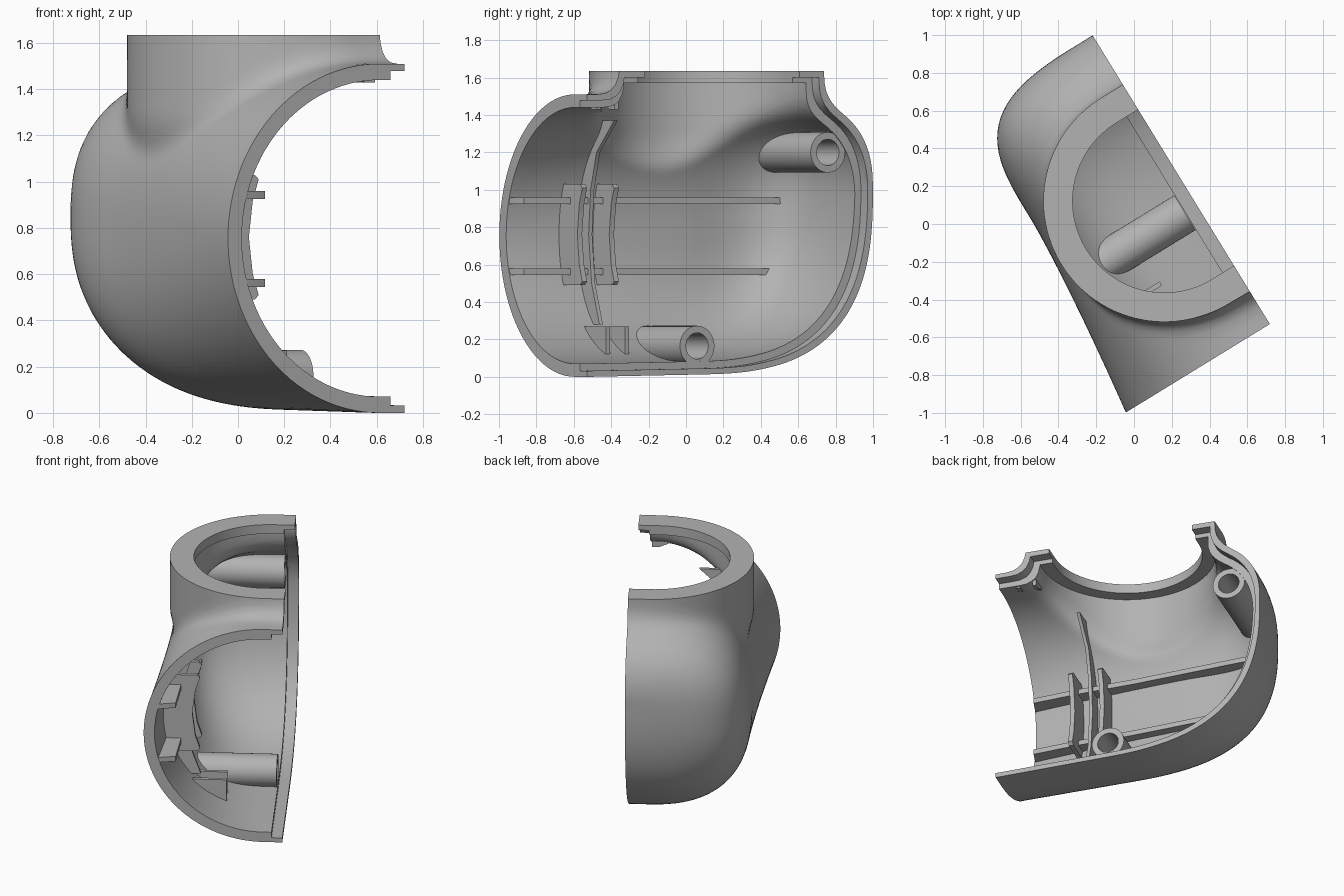
import bpy, bmesh, math
from mathutils import Vector

cube = bpy.data.objects.get("Cube")
if cube:
    bpy.data.objects.remove(cube, do_unlink=True)

grey = bpy.data.materials.new("plain grey")
grey.use_nodes = True
grey.diffuse_color = (0.45, 0.45, 0.45, 1)
grey.node_tree.nodes["Principled BSDF"].inputs["Base Color"].default_value = (0.45, 0.45, 0.45, 1)

# Local frame: s runs to the open end, t is depth behind the split face, z is up
U = Vector((0.523, -0.852, 0))
N = Vector((-0.852, -0.523, 0))
SPLIT, FRONT, TOP = 0.336, 0.828, 1.635
NECK_S, NECK_T, NECK_R = -0.02, 0.136, 0.64


def world(s, t, z):
    return U * s + N * (t - SPLIT) + Vector((0, 0, z))


def direction(s, t, z):
    return U * s + N * t + Vector((0, 0, z))


def finish(bm, name):
    bmesh.ops.recalc_face_normals(bm, faces=bm.faces)
    mesh = bpy.data.meshes.new(name)
    bm.to_mesh(mesh)
    bm.free()
    mesh.materials.append(grey)
    ob = bpy.data.objects.new(name, mesh)
    bpy.context.collection.objects.link(ob)
    return ob


def boolean(ob, other, operation):
    mod = ob.modifiers.new("cut", 'BOOLEAN')
    mod.operation, mod.solver, mod.object = operation, 'EXACT', other
    bpy.context.view_layer.objects.active = ob
    bpy.ops.object.modifier_apply(modifier=mod.name)


def bow(x, q):
    x = min(max(x, 0), 1)
    return (1 - x ** q) ** (1 / q)


# Elbow volume: bulging horizontal body blended into a vertical neck, inset by w
def elbow(s, t, z, w):
    e = s - w * min(1, max(0, -s / 0.9))
    if e <= -0.966:
        body = 0.3
    else:
        low = 1 - bow((0.1 - e) / 1.067, 2.7) + 0.02 * min(1, max(0, (0.8 - e) / 1.1))
        high = 1 + 0.51 * bow((-0.3 - e) / 0.667, 2.5)
        depth = 0.788 * bow((-0.3 - e) / 0.667, 3.5)
        depth += 0.107 * (max(0, e + 0.3) / 1.128) ** 1.4
        flat = 0.14 * depth
        half = max((high - low) / 2 - w, 0.015)
        reach = max(depth - flat - w, 0.015)
        p = 2.0 + 0.5 * min(1, max(0, (0.8 - e) / 1.1))
        a = max(0, t - flat) / reach
        b = abs(z - (high + low) / 2) / half
        body = ((a ** p + b ** p) ** (1 / p) - 1) * 0.6
    neck = math.hypot(s - NECK_S, max(0, t - NECK_T)) - NECK_R + w
    neck += 1.5 * max(0, 1.3 - z) ** 2
    k = 0.14 - 0.1 * min(1, t / 0.7)
    h = max(k - abs(body - neck), 0) / k
    return max(min(body, neck) - h * h * k / 4, s - 1.1, z - 1.85)


# Solid found by casting rays from inside the elbow, then trimmed by planes
def solid(name, w, clips, extend):
    bm = bmesh.new()
    around, rows = 160, 44
    rings = []
    for j in range(rows):
        phi = math.pi / 2 * j / rows
        ring = []
        for i in range(around):
            th = 2 * math.pi * i / around
            ds, dz, dt = (math.cos(th) * math.cos(phi),
                          math.sin(th) * math.cos(phi), math.sin(phi))
            lo, hi = 0.1, 2.2
            for _ in range(19):
                m = (lo + hi) / 2
                if elbow(ds * m, dt * m, 0.8 + dz * m, w) < 0:
                    lo = m
                else:
                    hi = m
            ring.append(bm.verts.new(world(ds * lo, dt * lo, 0.8 + dz * lo)))
        rings.append(ring)
    if extend:
        rings.insert(0, [bm.verts.new(v.co - N * 0.1) for v in rings[0]])
    for r0, r1 in zip(rings, rings[1:]):
        for i in range(around):
            k = (i + 1) % around
            bm.faces.new((r0[i], r0[k], r1[k], r1[i]))
    lo, hi = 0.1, 2.2
    for _ in range(19):
        m = (lo + hi) / 2
        lo, hi = (m, hi) if elbow(0, m, 0.8, w) < 0 else (lo, m)
    pole = bm.verts.new(world(0, lo, 0.8))
    for i in range(around):
        bm.faces.new((rings[-1][i], rings[-1][(i + 1) % around], pole))
    bm.faces.new(rings[0])
    for point, normal in clips:
        bmesh.ops.bisect_plane(bm, geom=bm.verts[:] + bm.edges[:] + bm.faces[:], dist=1e-6,
                               plane_co=world(*point), plane_no=direction(*normal),
                               clear_outer=True)
        bmesh.ops.holes_fill(bm, edges=[e for e in bm.edges if e.is_boundary], sides=0)
    return finish(bm, name)


# Straight prism from a flat outline
def prism(name, points, sweep):
    bm = bmesh.new()
    face = bm.faces.new([bm.verts.new(world(*p)) for p in points])
    out = bmesh.ops.extrude_face_region(bm, geom=[face])
    bmesh.ops.translate(bm, vec=direction(*sweep),
                        verts=[g for g in out["geom"] if isinstance(g, bmesh.types.BMVert)])
    return finish(bm, name)


def disc(s, t, z, r, count=40):
    return [(s + r * math.cos(2 * math.pi * i / count), t,
             z + r * math.sin(2 * math.pi * i / count)) for i in range(count)]


# Housing shell with an inner cavity, neck opening and stepped split edge
shell = solid("housing_shell", 0, [((FRONT, 0, 0), (1, 0, 0)), ((0, 0, TOP), (0, 0, 1))], False)
cavity = solid("cavity_cutter", 0.07, [((0, 0, 1.57), (0, 0, 1))], True)
keeper = solid("inner_limit", 0.03, [], True)
step = solid("step_cutter", 0.032, [((0, 0.07, 0), (0, 1, 0)), ((0, 0, 1.6), (0, 0, 1))], True)
r = 0.485
arc = [(NECK_S + r * math.cos(math.pi * i / 48), NECK_T + r * math.sin(math.pi * i / 48), 1.4)
       for i in range(49)]
mouth = prism("mouth_cutter", [(NECK_S + r, -0.1, 1.4)] + arc + [(NECK_S - r, -0.1, 1.4)],
              (0, 0, 0.4))
for cutter in (cavity, step, mouth):
    boolean(shell, cutter, 'DIFFERENCE')

parts = [shell]


def inside(ob):
    boolean(ob, keeper, 'INTERSECT')
    parts.append(ob)


# Screw bosses with bored holes
for name, s, z in (("rear_upper_boss", -0.73, 1.2), ("lower_boss", 0.09, 0.165)):
    boss = prism(name, disc(s, 0.075, z, 0.108), (0, 0.9, 0))
    bore = prism("bore_cutter", disc(s, 0, z, 0.07), (0, 0.45, 0))
    boolean(boss, bore, 'DIFFERENCE')
    bpy.data.objects.remove(bore, do_unlink=True)
    inside(boss)

# Long ribs along the deep wall
outline = [(0.825, 0.80), (0.80, 0.69), (0.5, 0.67), (0.1, 0.66), (-0.85, 0.60),
           (-0.85, 1), (0.825, 1)]
for name, z in (("upper_long_rib", 0.925), ("lower_long_rib", 0.545)):
    inside(prism(name, [(s, t, z) for s, t in outline], (0, 0, 0.035)))

# Curved saddle plates and the thin rib between them
saddle = [(1, 0.49), (0.57, 0.49), (0.55, 0.51), (0.58, 0.6), (0.6, 0.76), (0.58, 0.92),
          (0.55, 1.01), (0.57, 1.03), (1, 1.03)]
for name, s in (("front_saddle_plate", 0.49), ("rear_saddle_plate", 0.29)):
    inside(prism(name, [(s, t, z) for t, z in saddle], (0.03, 0, 0)))
web = [(1, 0.28), (0.55, 0.28), (0.63, 0.5), (0.66, 0.76), (0.64, 1.0),
       (0.58, 1.2), (0.40, 1.37), (1, 1.37)]
inside(prism("middle_rib", [(0.39, t, z) for t, z in web], (0.022, 0, 0)))

# Small locating tabs on the floor and under the front top edge
for i, s in enumerate((0.33, 0.45)):
    inside(prism(f"floor_tab_{i + 1}", [(s, 0.38, 0.0), (s, 0.38, 0.27),
                                        (s, 0.60, 0.27), (s, 0.60, 0.0)], (0.025, 0, 0)))
for i, s in enumerate((0.58, 0.69)):
    inside(prism(f"top_tab_{i + 1}", [(s, 0.08, 1.47), (s, 0.08, 1.43), (s, 0.13, 1.43),
                                      (s, 0.22, 1.47)], (0.025, 0, 0)))

for helper in (cavity, step, mouth, keeper):
    bpy.data.objects.remove(helper, do_unlink=True)

# Smooth curved walls, crisp edges
bpy.ops.object.select_all(action='DESELECT')
for ob in parts:
    ob.select_set(True)
bpy.context.view_layer.objects.active = shell
bpy.ops.object.shade_smooth_by_angle(angle=math.radians(32))
